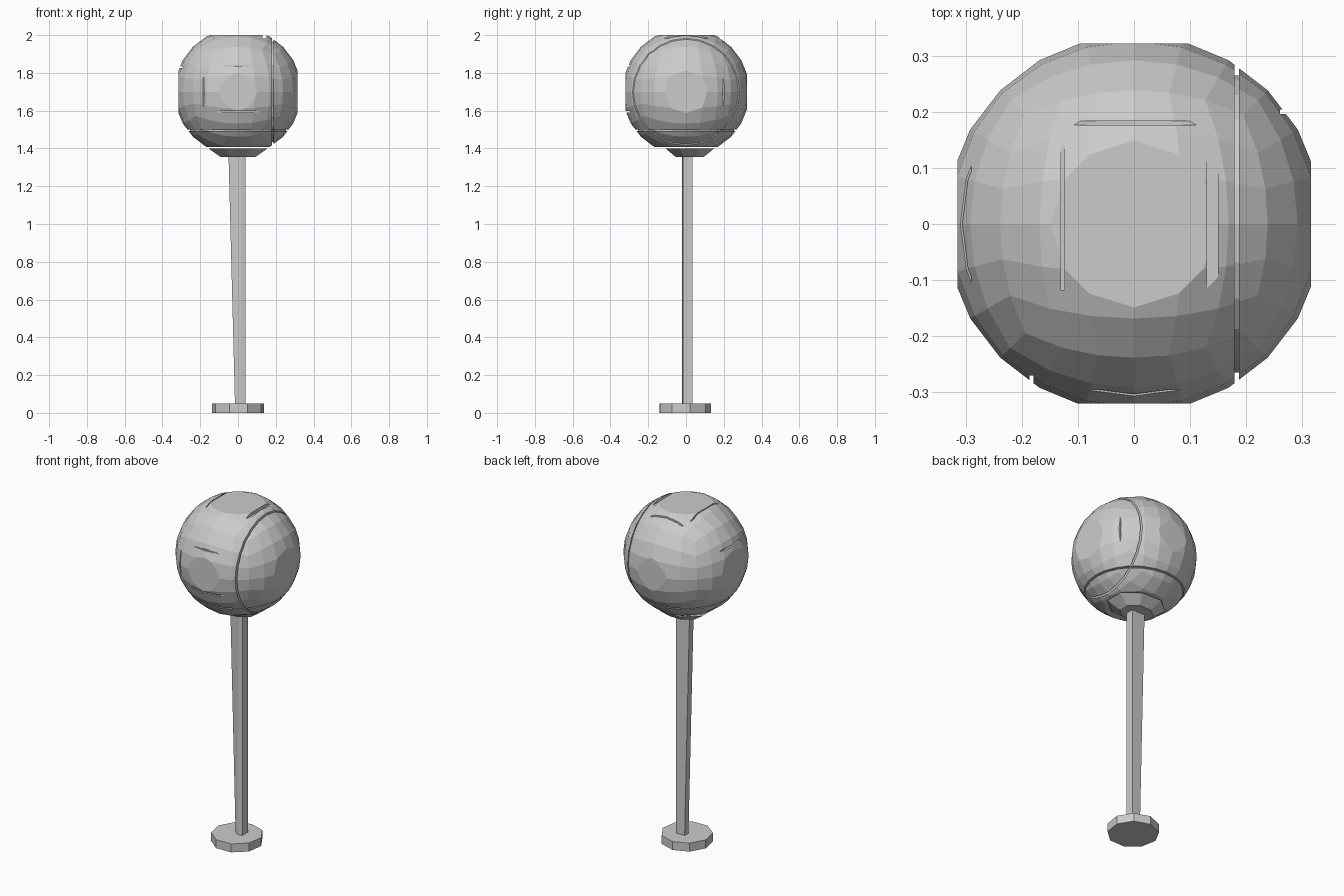
import bpy, bmesh, math
from mathutils import Vector, Matrix

if "Cube" in bpy.data.objects:
    bpy.data.objects.remove(bpy.data.objects["Cube"])

CZ = 1.70   # ball centre height
R = 0.337   # ball radius


def finish(bm, name):
    bmesh.ops.recalc_face_normals(bm, faces=bm.faces[:])
    me = bpy.data.meshes.new(name)
    bm.to_mesh(me)
    bm.free()
    ob = bpy.data.objects.new(name, me)
    bpy.context.collection.objects.link(ob)
    return ob


def loft(name, lower, upper):
    """Closed solid between two matching outlines."""
    bm = bmesh.new()
    a = [bm.verts.new(p) for p in lower]
    b = [bm.verts.new(p) for p in upper]
    n = len(a)
    for i in range(n):
        j = (i + 1) % n
        bm.faces.new((a[i], a[j], b[j], b[i]))
    bm.faces.new(a[::-1])
    bm.faces.new(b)
    return finish(bm, name)


def ngon(n, rx, ry, z, cy=0.0, turn=0.0):
    return [(rx * math.cos(turn + 2 * math.pi * i / n),
             cy + ry * math.sin(turn + 2 * math.pi * i / n), z) for i in range(n)]


# Foot disc
loft("base", ngon(9, 0.14, 0.14, 0, -0.007, 0.2), ngon(9, 0.14, 0.14, 0.05, -0.007, 0.2))

# Tapered post, wider on the left at the top
loft("post",
     [(-0.016, 0.0, 0.045), (0.012, -0.02, 0.045), (0.04, -0.015, 0.045),
      (0.04, 0.035, 0.045), (-0.014, 0.033, 0.045)],
     [(-0.05, 0.0, 1.36), (0.02, -0.02, 1.36), (0.04, -0.015, 1.36),
      (0.04, 0.035, 1.36), (-0.046, 0.033, 1.36)])

# Flared collar under the ball
t = math.pi / 8
loft("collar", ngon(8, 0.10, 0.08, 1.355, 0.02, t), ngon(8, 0.17, 0.14, 1.40, 0.02, t))

# Faceted ball: spherified cube with six flattened sides
bm = bmesh.new()
bmesh.ops.create_cube(bm, size=2)
bmesh.ops.subdivide_edges(bm, edges=bm.edges[:], cuts=5, use_grid_fill=True)
for v in bm.verts:
    v.co = Vector([math.tan(c * math.pi / 4) for c in v.co]).normalized() * R
for axis, sign, dist in ((0, 1, 0.315), (0, -1, 0.315), (1, 1, 0.322),
                         (1, -1, 0.32), (2, 1, 0.30), (2, -1, 0.292)):
    n = Vector((0, 0, 0))
    n[axis] = sign
    bmesh.ops.bisect_plane(bm, geom=bm.verts[:] + bm.edges[:] + bm.faces[:],
                           plane_co=n * dist, plane_no=n, clear_outer=True)
    bmesh.ops.holes_fill(bm, edges=[e for e in bm.edges if e.is_boundary], sides=0)
bmesh.ops.translate(bm, verts=bm.verts[:], vec=(0, 0, CZ))
ball = finish(bm, "ball")


def cut(name, bm):
    cutter = finish(bm, name)
    cutter.hide_render = True
    cutter.hide_viewport = True
    mod = ball.modifiers.new(name, 'BOOLEAN')
    mod.operation = 'DIFFERENCE'
    mod.solver = 'EXACT'
    mod.object = cutter


def ring(name, matrix, radius):
    """Thin square-section ring that cuts a seam around the ball."""
    bm = bmesh.new()
    n, h = 24, 0.004
    loops = [[bm.verts.new(matrix @ Vector(p)) for p in ngon(n, r, r, z)]
             for r, z in ((radius - 0.014, -h), (radius + 0.05, -h),
                          (radius + 0.05, h), (radius - 0.014, h))]
    for k in range(4):
        a, b = loops[k], loops[(k + 1) % 4]
        for i in range(n):
            j = (i + 1) % n
            bm.faces.new((a[i], a[j], b[j], b[i]))
    cut(name, bm)


# Seams at the right cap and around the bottom
ring("side_seam_cutter", Matrix.Translation((0.183, 0, CZ)) @ Matrix.Rotation(math.pi / 2, 4, 'Y'), 0.279)
ring("low_seam_cutter", Matrix.Translation((0, 0, 1.497)), 0.267)

# Short panel seams: top, front, right and left (centre, size)
slots = [((0.0, 0.18, 1.985), (0.26, 0.007, 0.05)),
         ((-0.127, 0.03, 2.0), (0.006, 0.296, 0.05)),
         ((0.14, 0.0, 2.0), (0.02, 0.26, 0.035)),
         ((0.025, -0.32, 1.837), (0.25, 0.05, 0.008)),
         ((0.02, -0.32, 1.593), (0.26, 0.05, 0.008)),
         ((-0.183, -0.29, 1.69), (0.007, 0.04, 0.25)),
         ((0.29, 0.2, 1.70), (0.06, 0.008, 0.24)),
         ((-0.31, 0.0, 1.83), (0.04, 0.26, 0.008))]
for k, (c, s) in enumerate(slots):
    bm = bmesh.new()
    bmesh.ops.create_cube(bm, size=1, matrix=Matrix.Translation(c) @ Matrix.Diagonal((*s, 1)))
    cut(f"panel_seam_cutter_{k + 1}", bm)
